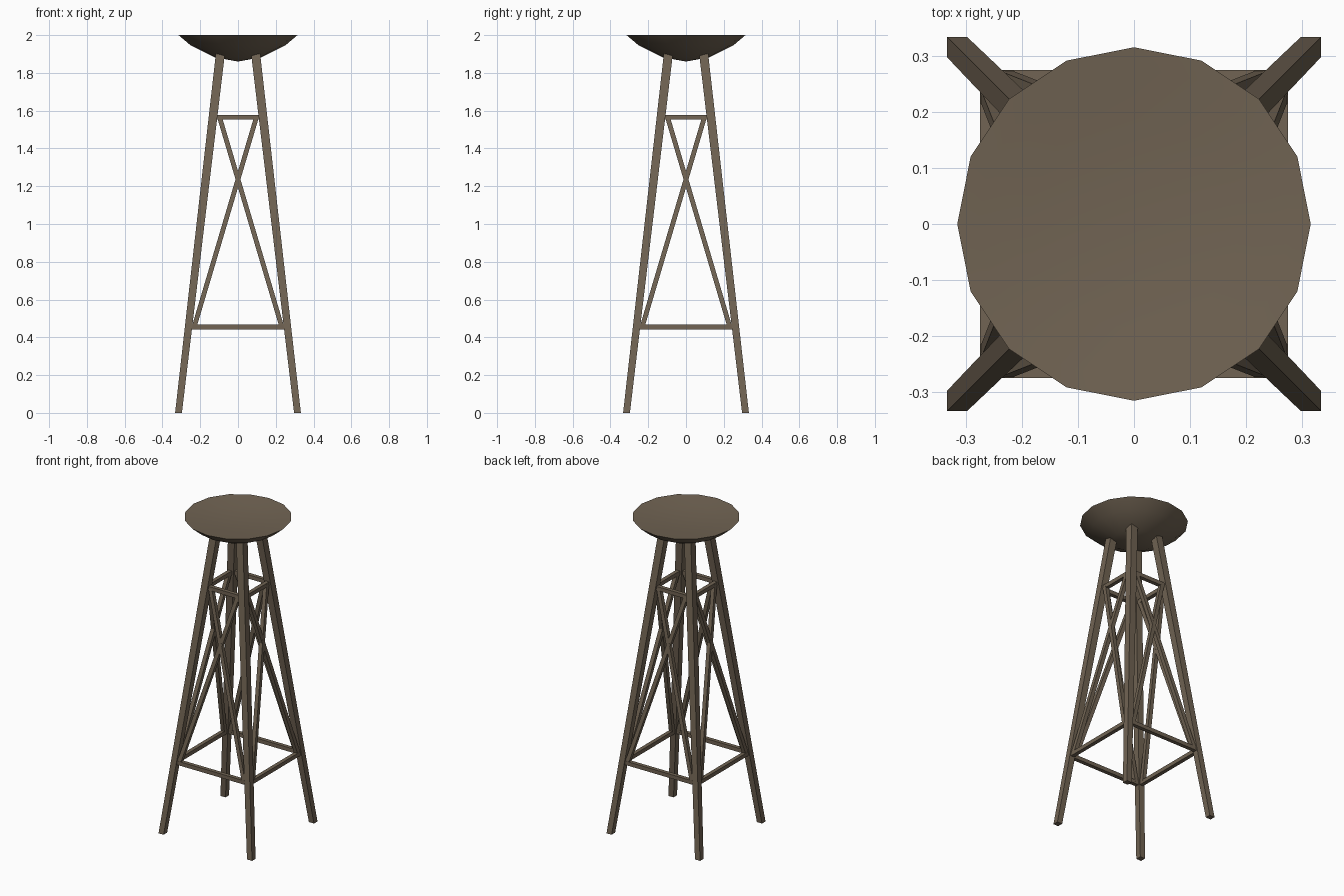
import bpy, bmesh, math
from mathutils import Vector, Matrix

cube = bpy.data.objects.get("Cube")
if cube:
    bpy.data.objects.remove(cube, do_unlink=True)

wood = bpy.data.materials.new("dark_wood")
wood.use_nodes = True
colour = (0.165, 0.127, 0.087, 1)
wood.diffuse_color = colour
wood.node_tree.nodes["Principled BSDF"].inputs["Base Color"].default_value = colour


def finish(name, bm):
    bmesh.ops.recalc_face_normals(bm, faces=bm.faces)
    mesh = bpy.data.meshes.new(name)
    bm.to_mesh(mesh)
    bm.free()
    mesh.materials.append(wood)
    obj = bpy.data.objects.new(name, mesh)
    bpy.context.collection.objects.link(obj)
    return obj


def bar(name, start, end, half_start, half_end, u, v, turn):
    """Square bar between two points, with section axes u and v."""
    bm = bmesh.new()
    rings = []
    for p, h in ((start, half_start), (end, half_end)):
        rings.append([bm.verts.new(turn @ (Vector(p) + u * a * h + v * b * h))
                      for a, b in ((-1, -1), (1, -1), (1, 1), (-1, 1))])
    low, high = rings
    bm.faces.new(low)
    bm.faces.new(high)
    for i in range(4):
        j = (i + 1) % 4
        bm.faces.new((low[i], low[j], high[j], high[i]))
    return finish(name, bm)


X, Y, Z = Vector((1, 0, 0)), Vector((0, 1, 0)), Vector((0, 0, 1))
FOOT, TOP_Z, SLOPE = 0.315, 1.92, 0.1166
RAIL = 0.0125


def leg_offset(z):
    return FOOT - SLOPE * z


# Four sides, each with a leg, two rails and a crossed pair of braces
low_z, high_z = 0.455, 1.565
low, high = leg_offset(low_z), leg_offset(high_z)
for i, side in enumerate(("front", "left", "back", "right")):
    turn = Matrix.Rotation(i * math.pi / 2, 3, 'Z')
    t = leg_offset(TOP_Z)
    bar(side + "_leg", (FOOT, -FOOT, 0), (t, -t, TOP_Z), 0.018, 0.024, X, Y, turn)
    for label, d, z in (("lower", low, low_z), ("upper", high, high_z)):
        bar(f"{side}_{label}_rail", (-d, -d, z), (d, -d, z), RAIL, RAIL, Y, Z, turn)
    for label, s in (("rising", 1), ("falling", -1)):
        a = Vector((-s * (low - 0.03), -low, low_z))
        b = Vector((s * (high - 0.035), -high, high_z))
        along = (b - a).normalized()
        u = along.cross(Y).normalized()
        bar(f"{side}_{label}_brace", a, b, RAIL, RAIL, u, along.cross(u), turn)

# Dished round seat: shallow bowl underneath, flat rim, hollow on top
profile = [(0.125, 1.883), (0.25, 1.945), (0.315, 2.0),
           (0.28, 1.997), (0.19, 1.988), (0.09, 1.983)]
SIDES = 16
bm = bmesh.new()
rings = [[bm.verts.new((r * math.cos(k * math.tau / SIDES),
                        r * math.sin(k * math.tau / SIDES), z))
          for k in range(SIDES)] for r, z in profile]
for inner, outer in zip(rings, rings[1:]):
    for k in range(SIDES):
        n = (k + 1) % SIDES
        bm.faces.new((inner[k], inner[n], outer[n], outer[k]))
for ring, z in ((rings[0], 1.86), (rings[-1], 1.981)):
    centre = bm.verts.new((0, 0, z))
    for k in range(SIDES):
        bm.faces.new((centre, ring[k], ring[(k + 1) % SIDES]))
seat = finish("seat", bm)
bpy.ops.object.select_all(action='DESELECT')
seat.select_set(True)
bpy.context.view_layer.objects.active = seat
bpy.ops.object.shade_smooth_by_angle(angle=math.radians(35))
